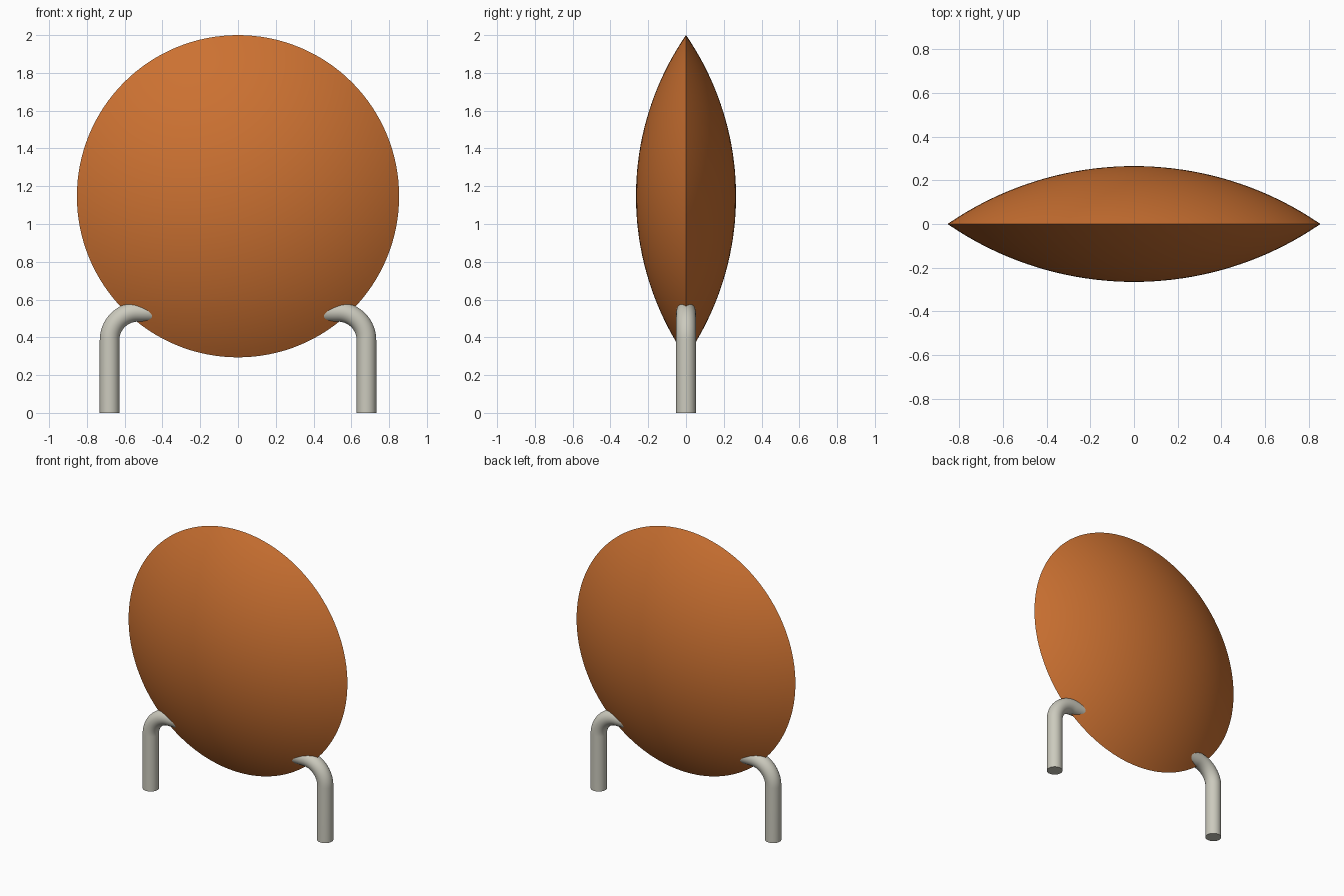
import bpy, bmesh, math
from mathutils import Vector

cube = bpy.data.objects.get("Cube")
if cube:
    bpy.data.objects.remove(cube, do_unlink=True)


def material(name, rgb):
    m = bpy.data.materials.new(name)
    m.use_nodes = True
    m.diffuse_color = (*rgb, 1)
    m.node_tree.nodes["Principled BSDF"].inputs["Base Color"].default_value = (*rgb, 1)
    return m


orange = material("burnt orange", (0.60, 0.165, 0.031))
grey = material("warm grey", (0.60, 0.59, 0.51))


def finish(bm, name, mat):
    bmesh.ops.remove_doubles(bm, verts=bm.verts, dist=1e-5)
    bmesh.ops.recalc_face_normals(bm, faces=bm.faces)
    me = bpy.data.meshes.new(name)
    bm.to_mesh(me)
    bm.free()
    me.materials.append(mat)
    ob = bpy.data.objects.new(name, me)
    bpy.context.collection.objects.link(ob)
    bpy.ops.object.select_all(action='DESELECT')
    ob.select_set(True)
    bpy.context.view_layer.objects.active = ob
    bpy.ops.object.shade_smooth_by_angle(angle=math.radians(30))
    return ob


# Lens-shaped disc: two spherical caps meeting at a sharp rim
RADIUS, DEPTH, CENTRE_Z = 0.853, 0.265, 1.147
sphere = (RADIUS ** 2 + DEPTH ** 2) / (2 * DEPTH)
half_angle = math.asin(RADIUS / sphere)
STEPS = 20
bm = bmesh.new()
for side in (-1, 1):
    profile = []
    for i in range(STEPS + 1):
        a = half_angle * i / STEPS
        y = side * (sphere * math.cos(a) - sphere + DEPTH)
        profile.append(bm.verts.new((sphere * math.sin(a), y, CENTRE_Z)))
    edges = [bm.edges.new(pair) for pair in zip(profile, profile[1:])]
    bmesh.ops.spin(bm, geom=profile + edges, cent=(0, 0, CENTRE_Z), axis=(0, 1, 0),
                   angle=math.tau, steps=128, use_merge=False)
finish(bm, "lens_disc", orange)

# Bent tube legs: upright, quarter bend, then straight into the disc
TUBE, BEND, LEG_X, BEND_Z = 0.052, 0.15, 0.68, 0.385
SIDES, BEND_STEPS = 32, 16


def leg(name, s):
    path = [(LEG_X, 0.0, 0.0)]
    for i in range(BEND_STEPS + 1):
        a = math.pi / 2 * i / BEND_STEPS
        path.append((LEG_X - BEND + BEND * math.cos(a), BEND_Z + BEND * math.sin(a), a))
    path.append((0.35, BEND_Z + BEND, math.pi / 2))
    bm = bmesh.new()
    rings = []
    for x, z, a in path:
        out = Vector((math.cos(a), 0, math.sin(a))) * TUBE
        ring = []
        for k in range(SIDES):
            t = math.tau * k / SIDES
            p = Vector((x, TUBE * math.sin(t), z)) + out * math.cos(t)
            ring.append(bm.verts.new((s * p.x, p.y, p.z)))
        rings.append(ring)
    for r0, r1 in zip(rings, rings[1:]):
        for k in range(SIDES):
            n = (k + 1) % SIDES
            bm.faces.new((r0[k], r0[n], r1[n], r1[k]))
    bm.faces.new(rings[0])
    bm.faces.new(rings[-1])
    finish(bm, name, grey)


for name, s in (("left_leg", 1), ("right_leg", -1)):
    leg(name, s)
